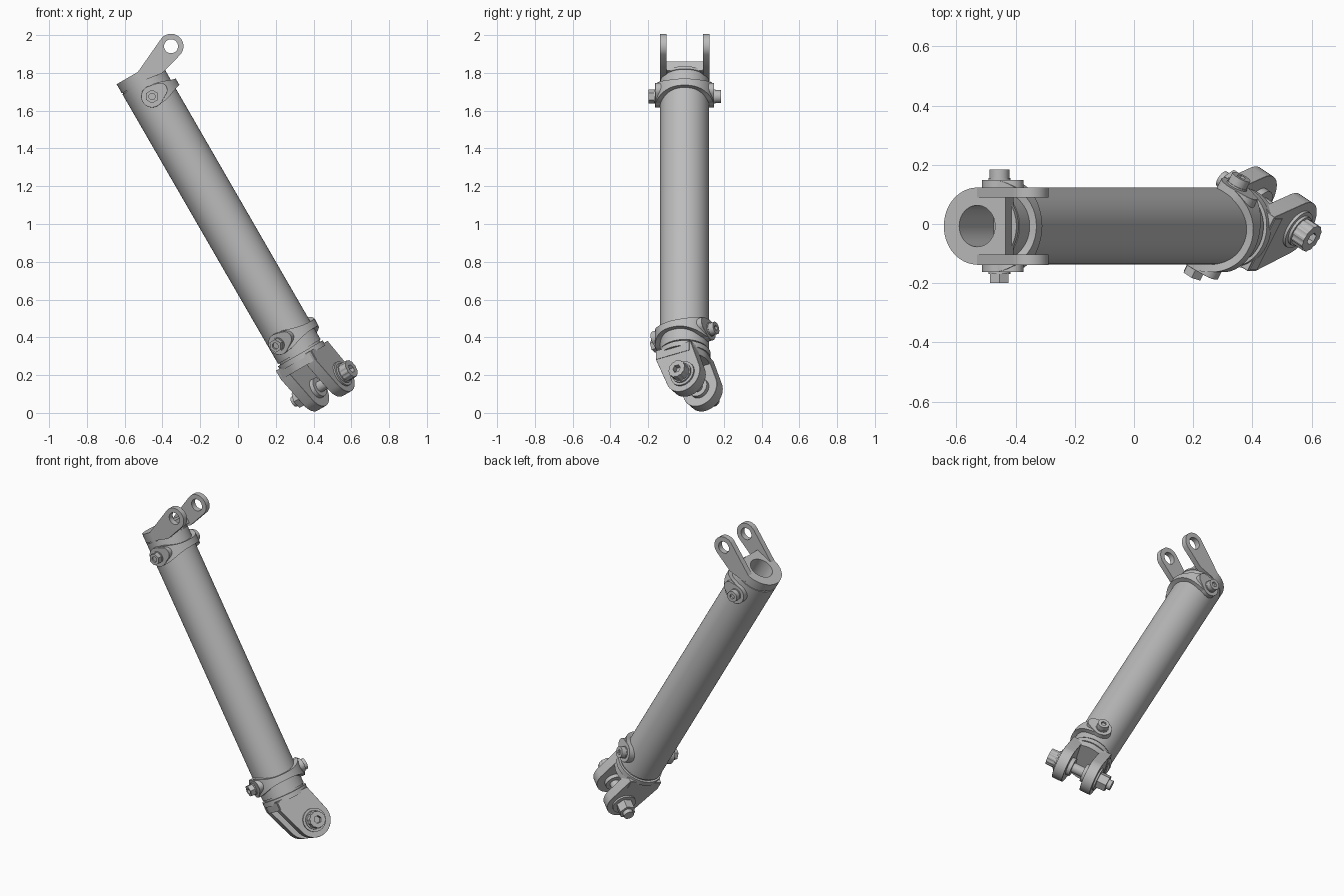
import bpy, bmesh
from math import sin, cos, pi, radians
from mathutils import Matrix, Vector
from mathutils.geometry import convex_hull_2d

cube = bpy.data.objects.get("Cube")
if cube:
    bpy.data.objects.remove(cube, do_unlink=True)

grey = bpy.data.materials.new("steel grey")
grey.use_nodes = True
GREY = (0.5, 0.5, 0.5, 1)
grey.diffuse_color = GREY
grey.node_tree.nodes["Principled BSDF"].inputs["Base Color"].default_value = GREY

# Local frames: z runs along the tube, y along the collar bolts
TOP = Matrix.Translation((-0.455, -0.007, 1.675)) @ Matrix.Rotation(radians(-30), 4, 'Y')
LOW = TOP @ Matrix.Translation((0, 0, -1.47)) @ Matrix.Rotation(radians(-30), 4, 'Z')
AXES = {
    'x': lambda a, b, h: Vector((h, a, b)),
    'y': lambda a, b, h: Vector((a, h, b)),
    'z': lambda a, b, h: Vector((a, b, h)),
}


def finish(name, bm, frame, bevel=0):
    bmesh.ops.recalc_face_normals(bm, faces=bm.faces)
    bm.transform(frame)
    mesh = bpy.data.meshes.new(name)
    bm.to_mesh(mesh)
    bm.free()
    mesh.materials.append(grey)
    obj = bpy.data.objects.new(name, mesh)
    bpy.context.collection.objects.link(obj)
    if bevel:
        mod = obj.modifiers.new("edge", 'BEVEL')
        mod.width, mod.segments = bevel, 1
        mod.limit_method, mod.angle_limit = 'ANGLE', radians(50)
    bpy.ops.object.select_all(action='DESELECT')
    obj.select_set(True)
    bpy.context.view_layer.objects.active = obj
    bpy.ops.object.shade_smooth_by_angle(angle=radians(32))
    return obj


def circle(r, n=40, cx=0, cy=0):
    return [(cx + r * cos(2 * pi * i / n), cy + r * sin(2 * pi * i / n)) for i in range(n)]


def hull(pts):
    return [pts[i] for i in convex_hull_2d([Vector(p) for p in pts])]


def prism(name, frame, axis, outline, lo, hi, hole=None, bevel=0):
    """Extrude an outline, with an optional hole, along a local axis."""
    bm = bmesh.new()
    for loop in filter(None, (outline, hole)):
        vs = [bm.verts.new(AXES[axis](a, b, lo)) for a, b in loop]
        for i, v in enumerate(vs):
            bm.edges.new((v, vs[i - 1]))
    bmesh.ops.triangle_fill(bm, edges=bm.edges[:], use_beauty=True)
    ext = bmesh.ops.extrude_face_region(bm, geom=bm.faces[:])
    moved = [g for g in ext["geom"] if isinstance(g, bmesh.types.BMVert)]
    bmesh.ops.translate(bm, verts=moved, vec=AXES[axis](0, 0, hi - lo))
    return finish(name, bm, frame, bevel)


def lathe(name, frame, profile, n=64):
    """Revolve a closed (radius, height) profile about local z."""
    bm = bmesh.new()
    rings = [[bm.verts.new((r * cos(2 * pi * i / n), r * sin(2 * pi * i / n), z))
              for r, z in profile] for i in range(n)]
    k = len(profile)
    for i in range(n):
        for j in range(k):
            bm.faces.new((rings[i - 1][j], rings[i][j],
                          rings[i][(j + 1) % k], rings[i - 1][(j + 1) % k]))
    return finish(name, bm, frame)


def strap(name, frame, n=32):
    """Half ring on the +x side, tall at the bolt ears and narrow in the middle."""
    bm = bmesh.new()
    rows = []
    for i in range(n + 1):
        t = -pi / 2 + pi * i / n
        h = 0.02 + 0.034 * min(1, abs(sin(t)) ** 3 * 1.15)
        rows.append([bm.verts.new((r * cos(t), r * sin(t), z))
                     for r, z in ((0.125, -h), (0.156, -h), (0.156, h), (0.125, h))])
    for a, b in zip(rows, rows[1:]):
        for j in range(4):
            bm.faces.new((a[j], b[j], b[(j + 1) % 4], a[(j + 1) % 4]))
    bm.faces.new(rows[0])
    bm.faces.new(rows[-1])
    finish(name, bm, frame)


def collar(prefix, frame):
    """Strap, two flat ears, and a bolt with its nut."""
    strap(prefix + "_collar_strap", frame)
    ear = hull(circle(0.058) + circle(0.038, 24, 0.055, 0.008))
    for side, s in (("back", 1), ("front", -1)):
        prism(f"{prefix}_{side}_ear", frame, 'y', ear, s * 0.1, s * 0.156, bevel=0.004)
        prism(f"{prefix}_{side}_washer", frame, 'y', circle(0.037, 32), s * 0.15, s * 0.162)
    prism(prefix + "_bolt_core", frame, 'y', circle(0.02, 24), -0.18, 0.18)
    prism(prefix + "_bolt_head", frame, 'y', circle(0.034, 32), 0.16, 0.192, circle(0.016, 6))
    prism(prefix + "_bolt_nut", frame, 'y', circle(0.036, 6), -0.192, -0.16, circle(0.017, 24))


# Main tube and its end inserts
lathe("tube", TOP, [(0.13, -1.56), (0.13, 0.088), (0.1, 0.088), (0.1, -1.56)])
lathe("top_insert", TOP, [(0.07, -0.2), (0.125, -0.2), (0.125, 0.094), (0.13, 0.094),
                          (0.13, 0.11), (0.07, 0.11)])
prism("top_insert_floor", TOP, 'z', circle(0.11), -0.22, -0.2)
collar("top", TOP)
collar("bottom", LOW)

# Upper fork: round-backed body with two inclined lugs
body = hull(circle(0.13, 64, -0.0) [16:49] + [(0.11, 0.13), (0.11, -0.13)])
prism("top_fork_body", TOP, 'z', body, 0.096, 0.15, circle(0.07, 48))
lug = hull(circle(0.066, 40, 0.22, 0.18) + [(0.0, 0.15), (0.0, 0.096), (0.11, 0.08)])
for side, s in (("back", 1), ("front", -1)):
    prism(f"top_{side}_lug", TOP, 'y', lug, s * 0.096, s * 0.131, circle(0.037, 32, 0.22, 0.18))

# Lower fork: neck, flange and two broad lugs
PIN = (0.06, -0.305)
prism("bottom_neck", LOW, 'z', circle(0.123, 64), -0.12, -0.05)
prism("bottom_flange", LOW, 'z', circle(0.137, 64), -0.13, -0.1)
base = hull([(x * 0.125, y * 0.1) for x in (-1, 1) for y in (-1, 1)] + circle(0.13, 48)[8:17]
            + circle(0.13, 48)[32:41])
prism("bottom_fork_base", LOW, 'z', base, -0.17, -0.12)
plate = hull(circle(0.103, 48, *PIN) + [(-0.105, -0.115), (-0.105, -0.17), (0.105, -0.115)])
for side, s in (("outer", 1), ("inner", -1)):
    prism(f"bottom_{side}_lug", LOW, 'x', plate, s * 0.058, s * 0.122, bevel=0.012)
    prism(f"{side}_lug_boss", LOW, 'x', circle(0.07, 40, *PIN), s * 0.115, s * 0.132)
    prism(f"{side}_spacer", LOW, 'x', circle(0.055, 40, *PIN), s * 0.035, s * 0.06)

# Fork pin with a knurled socket head and a hex nut
pin = LOW @ Matrix.Translation((0, PIN[0], PIN[1]))
prism("fork_pin", pin, 'x', circle(0.03, 32), -0.215, 0.16)
knurl = [(x * k, y * k) for i, (x, y) in enumerate(circle(0.05, 48))
         for k in [1 if i % 4 < 2 else 0.94]]
prism("pin_head", pin, 'x', knurl, 0.13, 0.19, circle(0.023, 6))
prism("pin_head_washer", pin, 'x', circle(0.056), 0.13, 0.142)
prism("pin_nut", pin, 'x', circle(0.05, 6), -0.19, -0.13)
